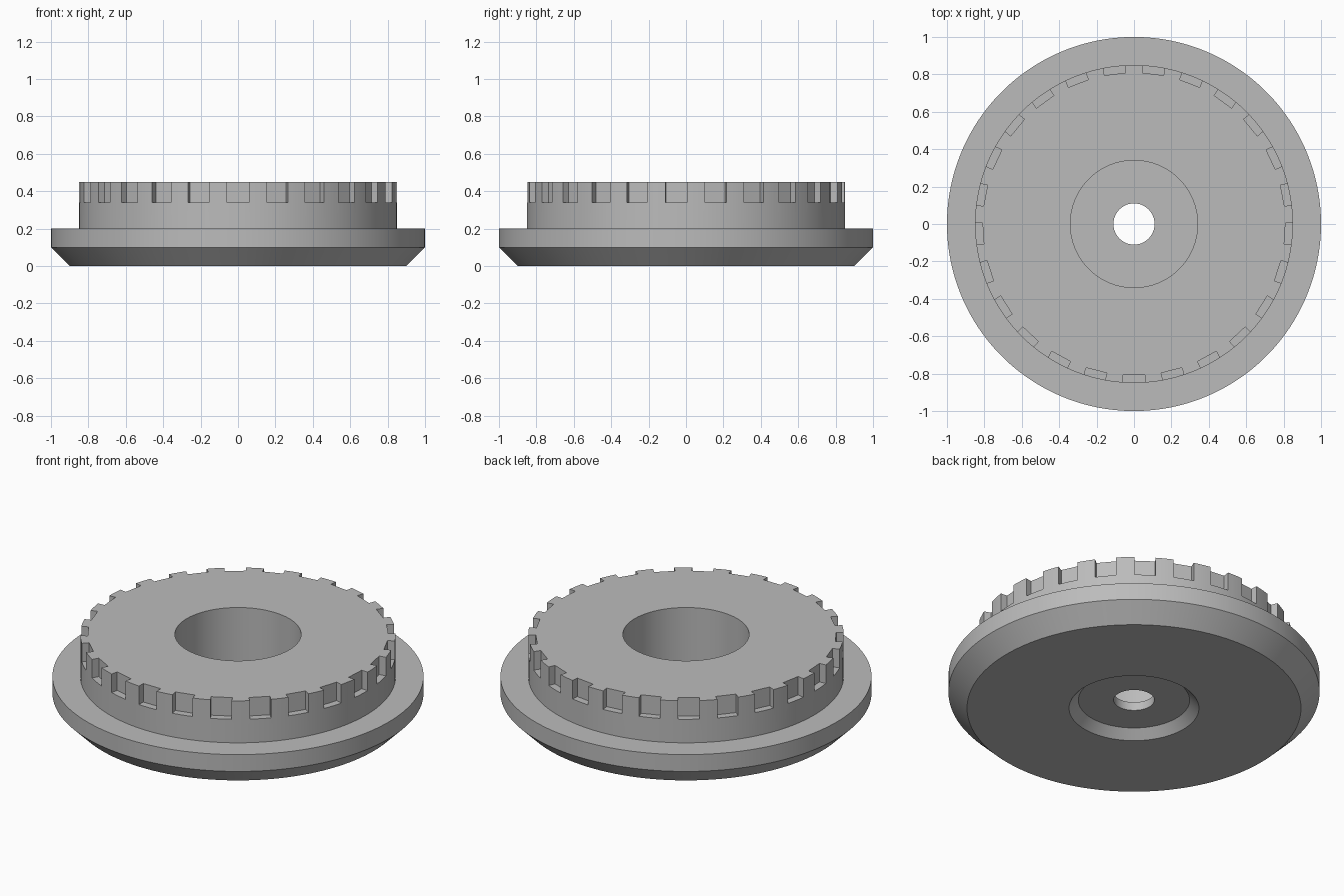
import bpy, bmesh, math
from mathutils import Matrix, Vector

if "Cube" in bpy.data.objects:
    bpy.data.objects.remove(bpy.data.objects["Cube"])

SEGMENTS = 150
NOTCHES = 25

grey = bpy.data.materials.new("plain grey")
grey.diffuse_color = (0.5, 0.5, 0.5, 1)
grey.use_nodes = True
grey.node_tree.nodes["Principled BSDF"].inputs["Base Color"].default_value = grey.diffuse_color


def make_object(name, bm):
    bmesh.ops.recalc_face_normals(bm, faces=bm.faces)
    mesh = bpy.data.meshes.new(name)
    bm.to_mesh(mesh)
    bm.free()
    mesh.materials.append(grey)
    obj = bpy.data.objects.new(name, mesh)
    bpy.context.collection.objects.link(obj)
    return obj


# Turned body: closed (radius, height) profile spun around z
profile = [
    (0.90, 0.00), (1.00, 0.10), (1.00, 0.20), (0.85, 0.20),   # bevelled flange
    (0.85, 0.45), (0.34, 0.45),                               # raised drum
    (0.34, 0.10), (0.11, 0.10),                               # wide bore and its floor
    (0.11, 0.05), (0.30, 0.05), (0.35, 0.00),                 # small hole, underside recess
]
bm = bmesh.new()
rings = []
for i in range(SEGMENTS):
    a = 2 * math.pi * i / SEGMENTS
    rings.append([bm.verts.new((r * math.cos(a), r * math.sin(a), z)) for r, z in profile])
for i in range(SEGMENTS):
    here, there = rings[i], rings[(i + 1) % SEGMENTS]
    for j in range(len(profile)):
        k = (j + 1) % len(profile)
        bm.faces.new((here[j], there[j], there[k], here[k]))
body = make_object("notched_hub", bm)

# Notches around the upper rim, the first one facing the front
bm = bmesh.new()
for i in range(NOTCHES):
    turn = Matrix.Rotation(2 * math.pi * i / NOTCHES - math.pi / 2, 4, 'Z')
    place = Matrix.Translation(Vector((0.858, 0, 0.42)))
    size = Matrix.Diagonal((0.10, 0.115, 0.16, 1))
    bmesh.ops.create_cube(bm, size=1, matrix=turn @ place @ size)
cutter = make_object("notch_cutter", bm)
cutter.hide_render = True

cut = body.modifiers.new("notches", 'BOOLEAN')
cut.operation = 'DIFFERENCE'
cut.solver = 'EXACT'
cut.object = cutter
bpy.context.view_layer.objects.active = body
body.select_set(True)
bpy.ops.object.modifier_apply(modifier=cut.name)
bpy.data.objects.remove(cutter)

# Smooth round walls, crisp edges
bpy.ops.object.shade_smooth_by_angle(angle=math.radians(30))
